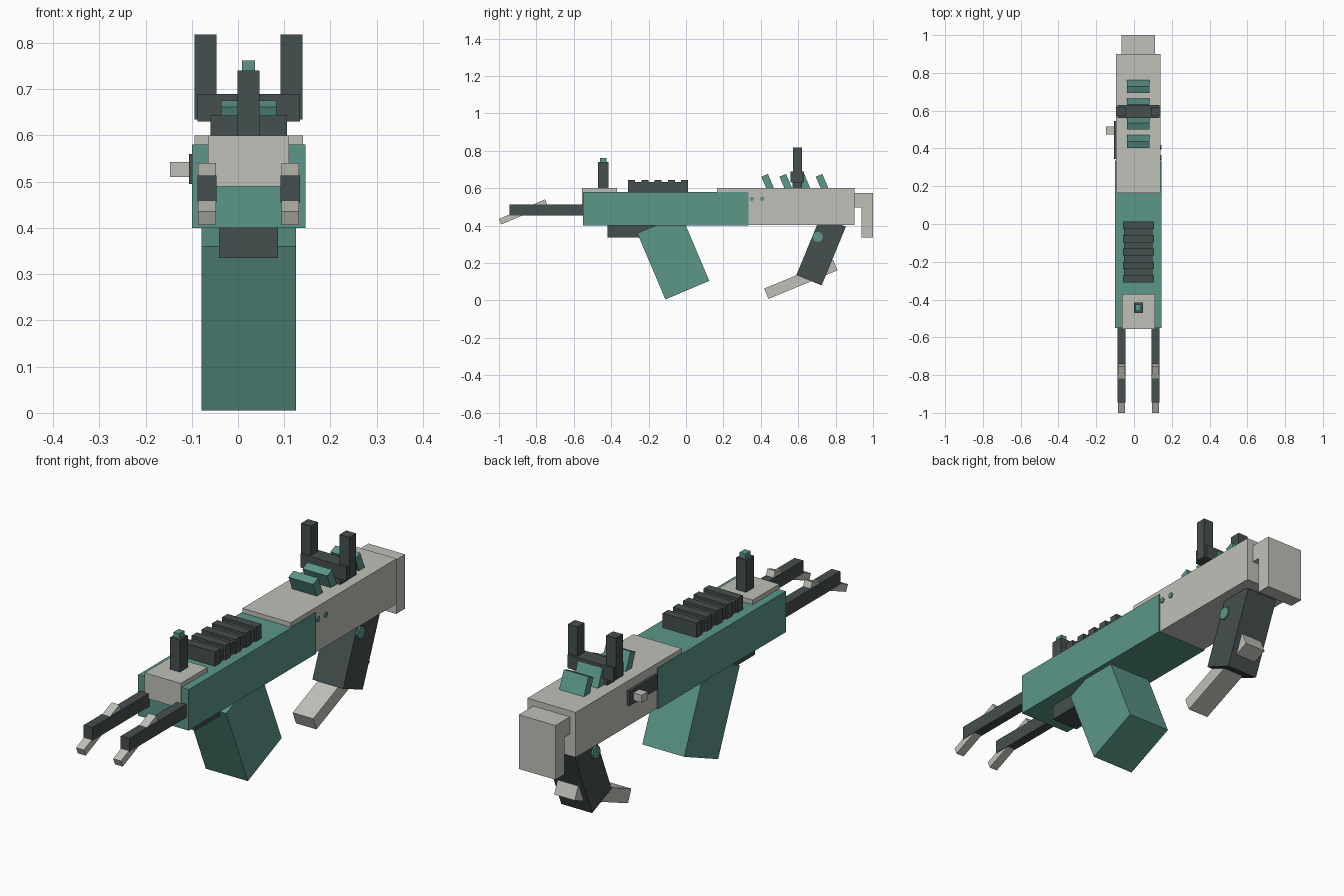
import bpy
import math

start = bpy.data.objects.get("Cube")
if start:
    bpy.data.objects.remove(start, do_unlink=True)


def make_material(name, rgb):
    mat = bpy.data.materials.new(name)
    mat.use_nodes = True
    colour = (*rgb, 1.0)
    mat.diffuse_color = colour
    mat.node_tree.nodes["Principled BSDF"].inputs["Base Color"].default_value = colour
    return mat


GREEN = make_material("sea green", (0.107, 0.305, 0.25))
GREY = make_material("warm grey", (0.53, 0.53, 0.49))
DARK = make_material("charcoal", (0.061, 0.077, 0.077))
MID = 0.023  # x of the weapon's centre line


def tilted_box(name, centre, size, mat, angle=0):
    """Box turned by an angle in degrees about the x axis."""
    bpy.ops.mesh.primitive_cube_add(size=1, location=centre)
    obj = bpy.context.object
    obj.name = name
    obj.scale = size
    obj.rotation_euler.x = math.radians(angle)
    obj.data.materials.append(mat)
    return obj


def box(name, x, y, z, mat):
    """Upright box given by its ranges on each axis."""
    centre = [(a + b) / 2 for a, b in (x, y, z)]
    size = [b - a for a, b in (x, y, z)]
    return tilted_box(name, centre, size, mat)


def centred(width):
    return (MID - width / 2, MID + width / 2)


def pin(name, centre, radius, length, mat, sides=8):
    bpy.ops.mesh.primitive_cylinder_add(vertices=sides, radius=radius, depth=length,
                                        location=centre, rotation=(0, math.pi / 2, 0))
    bpy.context.object.name = name
    bpy.context.object.data.materials.append(mat)


# Main housings
box("handguard", centred(0.245), (-0.55, 0.335), (0.40, 0.58), GREEN)
box("receiver", centred(0.235), (0.165, 0.90), (0.402, 0.60), GREY)
box("front_block", centred(0.175), (-0.555, -0.37), (0.49, 0.60), GREY)

# Butt plate with its upper neck
box("butt_neck", centred(0.178), (0.89, 0.96), (0.497, 0.573), GREY)
box("butt_plate", centred(0.178), (0.938, 1.0), (0.335, 0.573), GREY)

# Ribbed top cover
box("rib_base", centred(0.15), (-0.305, 0.01), (0.57, 0.632), DARK)
for i in range(5):
    y = -0.31 + i * 0.071
    box(f"rib_{i + 1}", centred(0.165), (y, y + 0.038), (0.575, 0.643), DARK)

# Front sight
box("front_sight", centred(0.048), (-0.47, -0.415), (0.59, 0.74), DARK)
box("front_sight_tip", centred(0.028), (-0.46, -0.425), (0.735, 0.762), GREEN)

# Rear sight
box("rear_sight_foot", centred(0.15), (0.57, 0.62), (0.59, 0.635), DARK)
box("rear_sight_bar", centred(0.222), (0.56, 0.63), (0.63, 0.69), DARK)
for side, name in ((-1, "right"), (1, "left")):
    x = MID + side * 0.093
    box(f"rear_sight_post_{name}", (x - 0.024, x + 0.024), (0.572, 0.62), (0.635, 0.818), DARK)

# Leaning fins on the receiver
for i in range(4):
    tilted_box(f"fin_{i + 1}", (MID, 0.442 + i * 0.097, 0.618), (0.12, 0.038, 0.11), GREEN, 23)

# Twin front prongs with slanted tips
for side, name in ((-1, "right"), (1, "left")):
    x = MID + side * 0.09
    box(f"prong_{name}", (x - 0.021, x + 0.021), (-0.945, -0.54), (0.455, 0.513), DARK)
    tilted_box(f"prong_tip_{name}", (x, -0.871, 0.473), (0.038, 0.268, 0.032), GREY, 23)

# Magazine and its housing
box("magazine_housing", centred(0.128), (-0.42, -0.15), (0.335, 0.41), DARK)
tilted_box("magazine", (MID, -0.068, 0.232), (0.204, 0.255, 0.385), GREEN, 23)

# Rear grip, its slanted spur and round pin
tilted_box("grip", (MID, 0.7225, 0.265), (0.15, 0.146, 0.34), DARK, -22.4)
tilted_box("grip_spur", (MID, 0.614, 0.112), (0.1, 0.40, 0.06), GREY, 22.5)
pin("grip_pin", (MID, 0.705, 0.34), 0.028, 0.165, GREEN)

# Charging handle on the right side
box("handle_slot", (-0.106, -0.09), (0.345, 0.545), (0.495, 0.56), DARK)
box("handle_knob", (-0.147, -0.10), (0.475, 0.517), (0.51, 0.543), GREY)

# Small rivets on the left side
for i in range(2):
    pin(f"rivet_{i + 1}", (0.139, 0.352 + i * 0.055, 0.543), 0.012, 0.012, GREEN)
